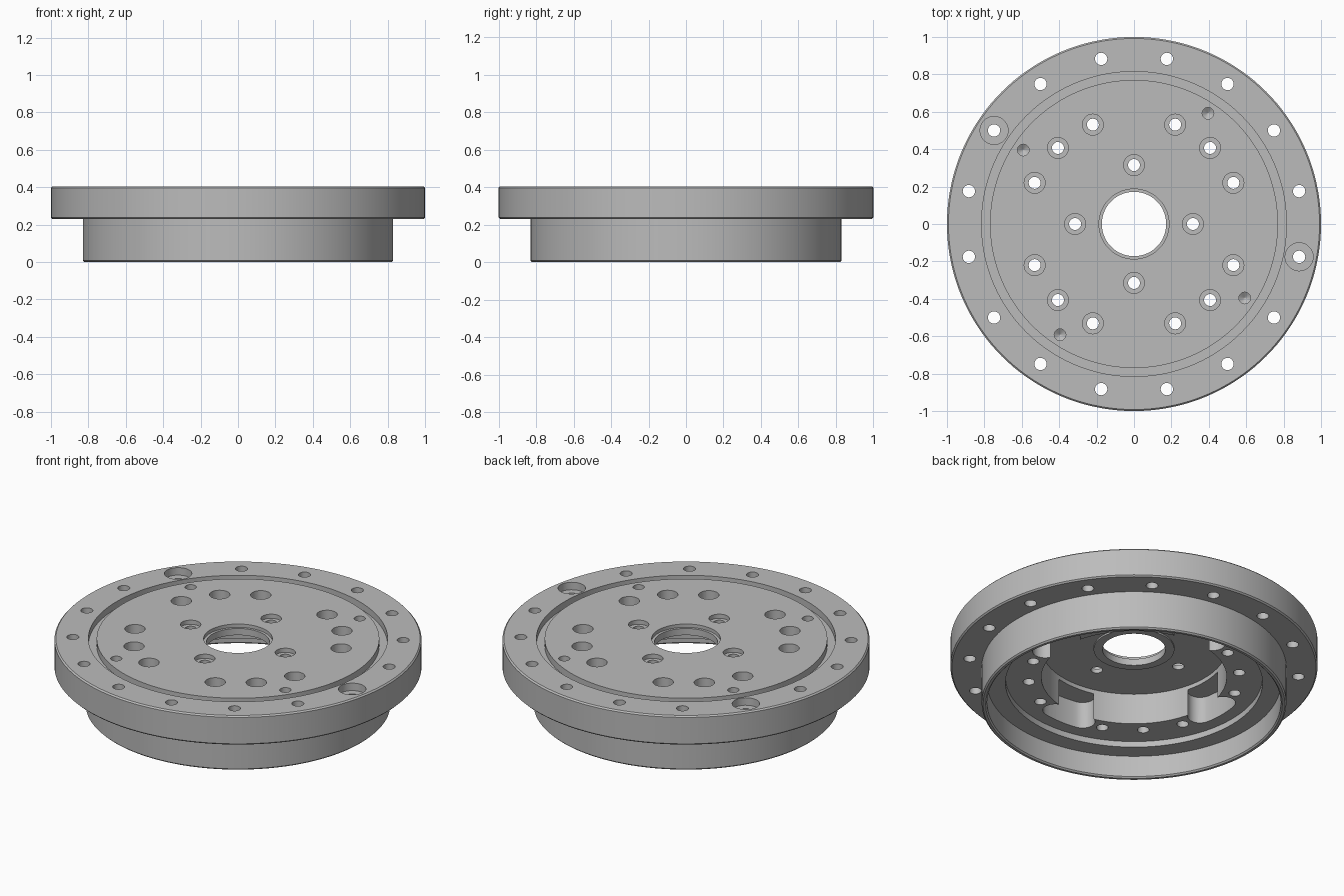
import bpy, bmesh
from math import sin, cos, pi, radians

if "Cube" in bpy.data.objects:
    bpy.data.objects.remove(bpy.data.objects["Cube"])

steel = bpy.data.materials.new("plain grey metal")
steel.use_nodes = True
GREY = (0.5, 0.5, 0.5, 1)
steel.diffuse_color = GREY
steel.node_tree.nodes["Principled BSDF"].inputs["Base Color"].default_value = GREY


def lathe(bm, profile, x=0, y=0, steps=28, closed=False):
    """Turn (radius, z) points about a vertical axis; an open profile is capped."""
    rings = [[bm.verts.new((x + r * cos(2 * pi * i / steps), y + r * sin(2 * pi * i / steps), z))
              for i in range(steps)] for r, z in profile]
    pairs = list(zip(rings, rings[1:]))
    if closed:
        pairs.append((rings[-1], rings[0]))
    else:
        bm.faces.new(rings[0])
        bm.faces.new(rings[-1])
    for a, b in pairs:
        for i in range(steps):
            j = (i + 1) % steps
            bm.faces.new((a[i], a[j], b[j], b[i]))


def finish(name, bm):
    bmesh.ops.recalc_face_normals(bm, faces=bm.faces)
    mesh = bpy.data.meshes.new(name)
    bm.to_mesh(mesh)
    bm.free()
    mesh.materials.append(steel)
    obj = bpy.data.objects.new(name, mesh)
    bpy.context.collection.objects.link(obj)
    return obj


def polar(radius, start, step, count):
    for k in range(count):
        a = radians(start + k * step)
        yield radius * cos(a), radius * sin(a)


# Turned body: flange, lower rim, stepped underside, central bore and top groove
TOP, SHELF, C = 0.405, 0.23, 0.008
body = bmesh.new()
lathe(body, [
    (0.83 - C, 0), (0.83, C), (0.83, SHELF), (1 - C, SHELF), (1, SHELF + C),
    (1, TOP - C), (1 - C, TOP), (0.815, TOP), (0.815, 0.365), (0.77, 0.365),
    (0.77, TOP), (0.187, TOP), (0.187, 0.385), (0.172, 0.385), (0.172, 0.345),
    (0.22, 0.345), (0.22, 0.355), (0.505, 0.355), (0.505, 0.17), (0.70, 0.17),
    (0.70, 0.135), (0.80, 0.135), (0.80, C), (0.808, 0)], steps=144, closed=True)
flange = finish("flange_body", body)

# Hole cutters, each one solid so that none overlaps itself
cut = bmesh.new()
HIGH = TOP + 0.05


def bored_hole(x, y, bottom, hole, bore, seat):
    lathe(cut, [(hole, bottom), (hole, seat), (bore, seat), (bore, HIGH)], x, y)


# Rim bolt holes, two of them counterbored
for k, (x, y) in enumerate(polar(0.90, 11.25, 22.5, 16)):
    if k in (6, 15):
        bored_hole(x, y, 0.2, 0.033, 0.075, 0.36)
    else:
        lathe(cut, [(0.033, 0.2), (0.033, HIGH)], x, y)

# Four groups of three deep counterbored holes
for middle in range(45, 360, 90):
    for x, y in polar(0.575, middle - 22.5, 22.5, 3):
        bored_hole(x, y, 0.12, 0.032, 0.056, 0.26)

# Inner holes with shallow counterbores
for x, y in polar(0.315, 0, 90, 4):
    bored_hole(x, y, 0.3, 0.032, 0.056, 0.38)

# Blind pin holes with pointed ends
for x, y in polar(0.712, 56.25, 90, 4):
    lathe(cut, [(0.002, 0.30), (0.031, 0.32), (0.031, HIGH)], x, y)

# Curved blind slots in the underside
R, W, HALF = 0.56, 0.068, radians(10)
for q in range(4):
    mid = q * pi / 2
    outline = []
    for i in range(9):
        a = mid - HALF + HALF * i / 4
        outline.append(((R + W) * cos(a), (R + W) * sin(a)))
    for side in (1, -1):
        a = mid + side * HALF
        for i in range(1, 10):
            t = a + pi * i / 10 + (0 if side > 0 else pi)
            outline.append((R * cos(a) + W * cos(t), R * sin(a) + W * sin(t)))
        if side > 0:
            for i in range(9):
                b = mid + HALF - HALF * i / 4
                outline.append(((R - W) * cos(b), (R - W) * sin(b)))
    low, high = [[cut.verts.new((x, y, z)) for x, y in outline] for z in (0.15, 0.33)]
    cut.faces.new(low)
    cut.faces.new(high)
    for i in range(len(low)):
        cut.faces.new((low[i - 1], low[i], high[i], high[i - 1]))

cutter = finish("hole_cutter", cut)
cutter.hide_render = True

# Cut every hole and keep the edges crisp
mod = flange.modifiers.new("holes", "BOOLEAN")
mod.operation = "DIFFERENCE"
mod.solver = "EXACT"
mod.object = cutter
bpy.ops.object.select_all(action="DESELECT")
bpy.context.view_layer.objects.active = flange
flange.select_set(True)
bpy.ops.object.modifier_apply(modifier="holes")
bpy.data.objects.remove(cutter)
bpy.ops.object.shade_smooth_by_angle(angle=radians(30))
